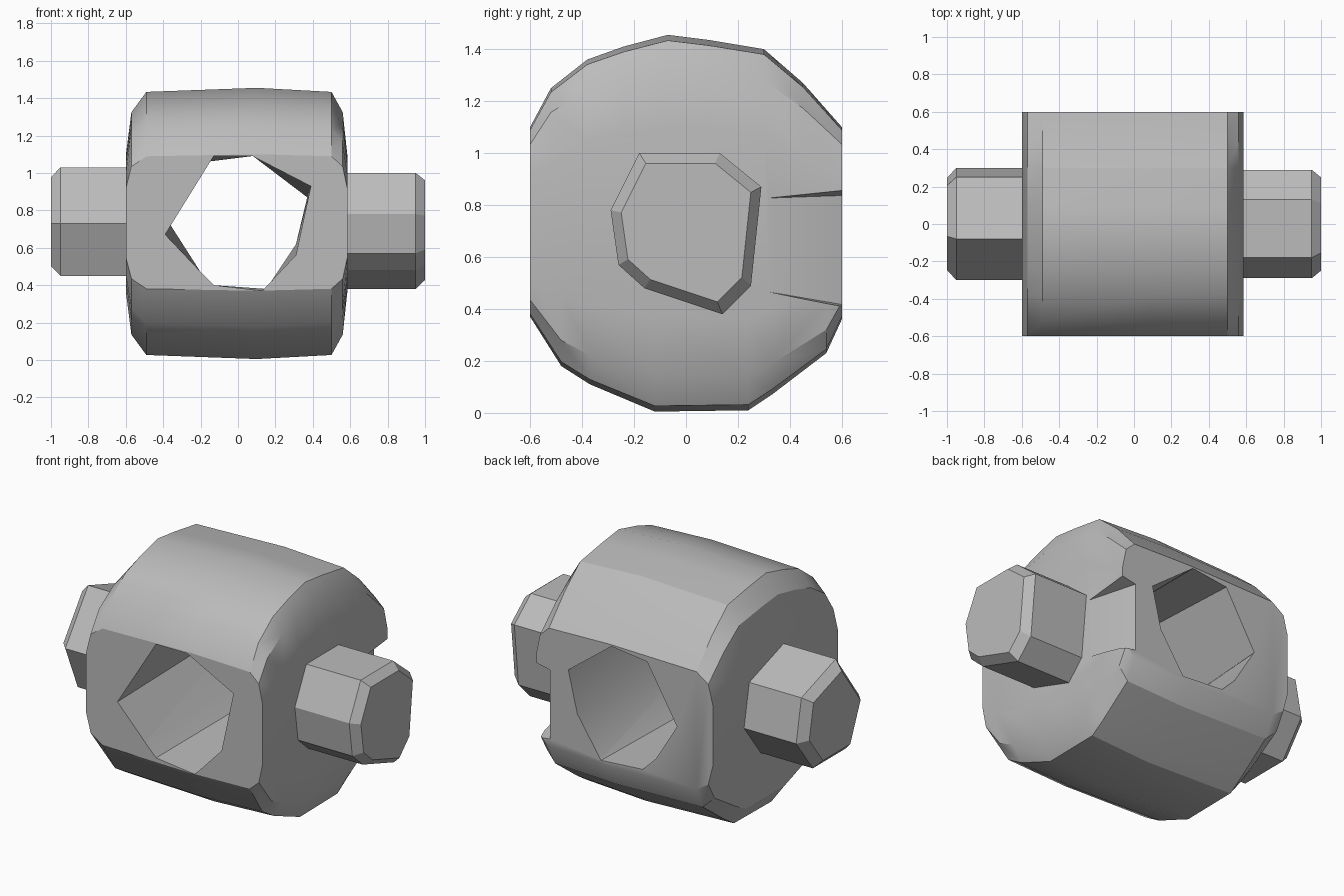
import bpy, bmesh, math

if "Cube" in bpy.data.objects:
    bpy.data.objects.remove(bpy.data.objects["Cube"], do_unlink=True)

grey = bpy.data.materials.new("plain grey")
grey.use_nodes = True
grey.diffuse_color = (0.5, 0.5, 0.5, 1)
grey.node_tree.nodes["Principled BSDF"].inputs["Base Color"].default_value = (0.5, 0.5, 0.5, 1)


def loft(name, rings):
    """Skin a closed solid through rings of matching points."""
    bm = bmesh.new()
    loops = [[bm.verts.new(p) for p in ring] for ring in rings]
    n = len(loops[0])
    for a, b in zip(loops, loops[1:]):
        for i in range(n):
            j = (i + 1) % n
            bm.faces.new((a[i], a[j], b[j], b[i]))
    bm.faces.new(loops[0])
    bm.faces.new(loops[-1])
    bmesh.ops.recalc_face_normals(bm, faces=bm.faces)
    me = bpy.data.meshes.new(name)
    bm.to_mesh(me)
    bm.free()
    me.materials.append(grey)
    ob = bpy.data.objects.new(name, me)
    bpy.context.collection.objects.link(ob)
    return ob


def cut(target, cutter):
    cutter.hide_render = True
    mod = target.modifiers.new(cutter.name, 'BOOLEAN')
    mod.operation = 'DIFFERENCE'
    mod.solver = 'EXACT'
    mod.object = cutter
    bpy.context.view_layer.objects.active = target
    bpy.ops.object.modifier_apply(modifier=mod.name)
    bpy.data.objects.remove(cutter, do_unlink=True)


def smooth(ob, degrees):
    bpy.ops.object.select_all(action='DESELECT')
    ob.select_set(True)
    bpy.context.view_layer.objects.active = ob
    bpy.ops.object.shade_smooth_by_angle(angle=math.radians(degrees))


# Body: flat-sided drum along x, rounded over toward its ends
MID = 0.73
side = [(-.6, .37), (-.6, 1.1), (-.52, 1.25), (-.38, 1.36), (-.24, 1.41), (-.07, 1.455),
        (.09, 1.435), (.3, 1.4), (.45, 1.27), (.6, 1.1), (.6, .36), (.54, .23),
        (.33, .07), (.24, .01), (-.12, .005), (-.37, .11), (-.48, .18)]
stations = [(-.6, .5), (-.57, .82), (-.49, .97), (.1, 1), (.5, .97), (.56, .82), (.585, .5)]
body = loft("body", [[(x, y, MID + (z - MID) * s) for y, z in side] for x, s in stations])

# Faceted through hole from front to back
front = [(-.13, 1.09), (.08, 1.09), (.39, .93), (.31, .56), (.13, .37), (-.13, .4), (-.2, .47), (-.39, .67)]
back = [(-.16, 1.06), (.08, 1.09), (.37, .87), (.31, .62), (.15, .38), (-.13, .4), (-.22, .49), (-.36, .72)]
cut(body, loft("hole_cutter", [[(x, y, z) for x, z in o] for o, y in ((front, -.62), (back, .62))]))

# Shallow wedge notch in the rear left corner
cut(body, loft("notch_cutter", [
    [(.65, .12, .5), (.65, .7, .38), (.46, .7, .4)],
    [(.65, .12, .82), (.65, .7, .88), (.46, .7, .84)]]))
smooth(body, 28)


# Stub shafts with a narrow chamfer at the tip
def shaft(name, outline, centre, xs, tip):
    cy, cz = centre
    rings = []
    for x, s in zip(xs, (1, 1, tip)):
        rings.append([(x, cy + (y - cy) * s, cz + (z - cz) * s) for y, z in outline])
    smooth(loft(name, rings), 15)


shaft("left_shaft", [(-.18, 1), (.13, 1), (.29, .87), (.25, .49), (.14, .38),
                     (-.16, .48), (-.26, .57), (-.29, .78)], (0, .72), (.5, .95, 1), .86)
shaft("right_shaft", [(-.08, 1.03), (-.3, .73), (-.18, .45), (.14, .45),
                      (.3, .66), (.25, .92)], (0, .73), (-.5, -.95, -1), .82)
